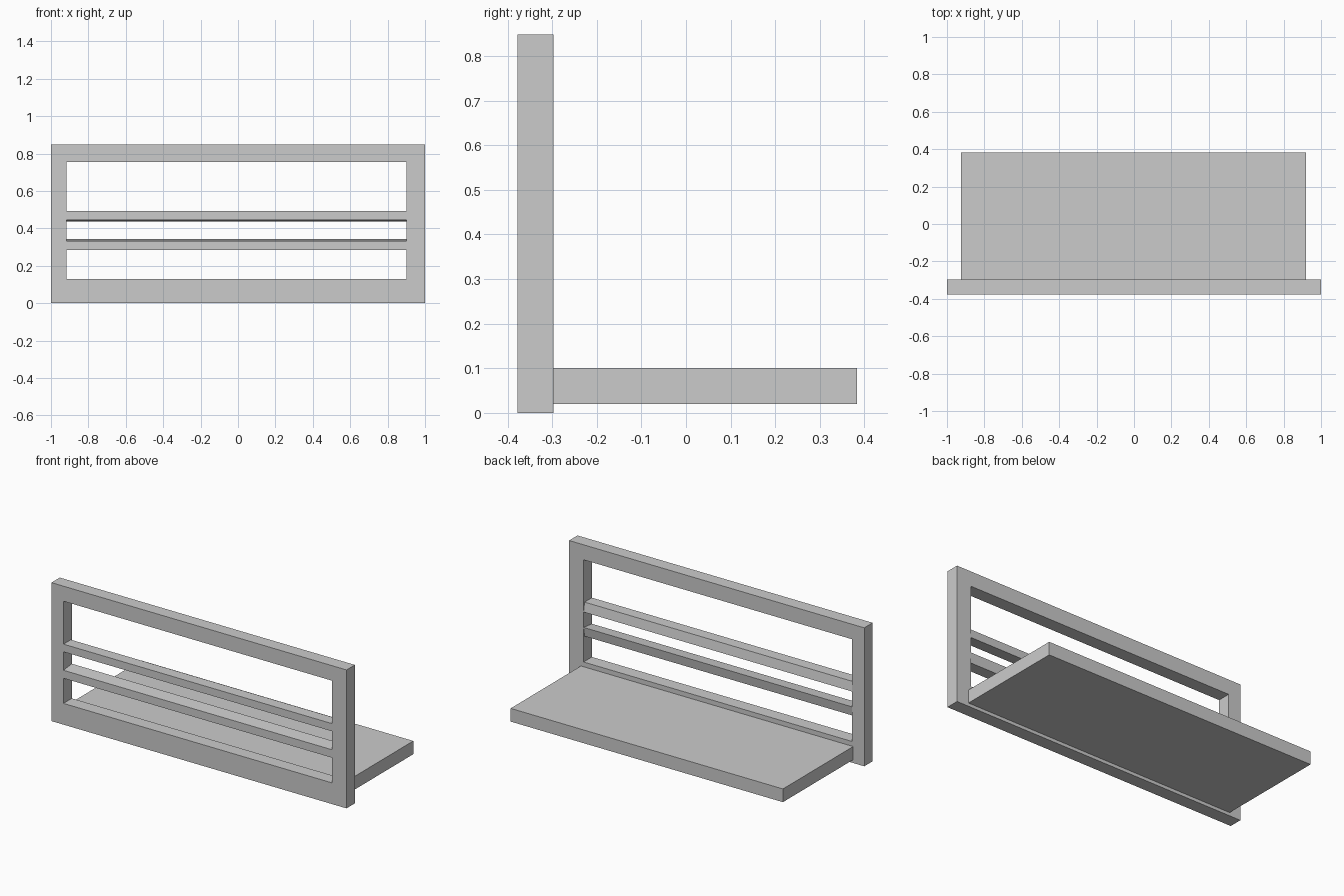
import bpy, bmesh

if "Cube" in bpy.data.objects:
    bpy.data.objects.remove(bpy.data.objects["Cube"])

FRONT, BACK = -0.378, -0.297


def finish(bm, name):
    bmesh.ops.recalc_face_normals(bm, faces=bm.faces[:])
    mesh = bpy.data.meshes.new(name)
    bm.to_mesh(mesh)
    bm.free()
    obj = bpy.data.objects.new(name, mesh)
    bpy.context.collection.objects.link(obj)
    return obj


def extrude(bm, faces, vec):
    new = bmesh.ops.extrude_face_region(bm, geom=faces)["geom"]
    verts = [g for g in new if isinstance(g, bmesh.types.BMVert)]
    bmesh.ops.translate(bm, verts=verts, vec=vec)


def rect(bm, x0, x1, z0, z1, y):
    return [bm.verts.new((x, y, z)) for x, z in ((x0, z0), (x1, z0), (x1, z1), (x0, z1))]


def bar(name, x0, x1, profile):
    """Extrude a (y, z) cross-section along x."""
    bm = bmesh.new()
    face = bm.faces.new([bm.verts.new((x0, y, z)) for y, z in profile])
    extrude(bm, [face], (x1 - x0, 0, 0))
    return finish(bm, name)


# Upright rectangular frame with a mitred ring of faces
bm = bmesh.new()
outer = rect(bm, -1.0, 1.0, 0.0, 0.848, FRONT)
inner = rect(bm, -0.918, 0.902, 0.13, 0.756, FRONT)
ring = [bm.faces.new((outer[i], outer[(i + 1) % 4], inner[(i + 1) % 4], inner[i])) for i in range(4)]
extrude(bm, ring, (0, BACK - FRONT, 0))
finish(bm, "upright_frame")

# Two slightly tapered horizontal rails crossing the opening
bar("upper_rail", -0.918, 0.902, [(FRONT, 0.446), (BACK, 0.436), (BACK - 0.01, 0.493), (FRONT, 0.493)])
bar("lower_rail", -0.918, 0.902, [(FRONT, 0.284), (BACK - 0.01, 0.284), (BACK, 0.342), (FRONT, 0.333)])

# Flat shelf reaching back from the frame
bar("shelf", -0.925, 0.92, [(BACK, 0.02), (0.383, 0.02), (0.383, 0.101), (BACK, 0.101)])
